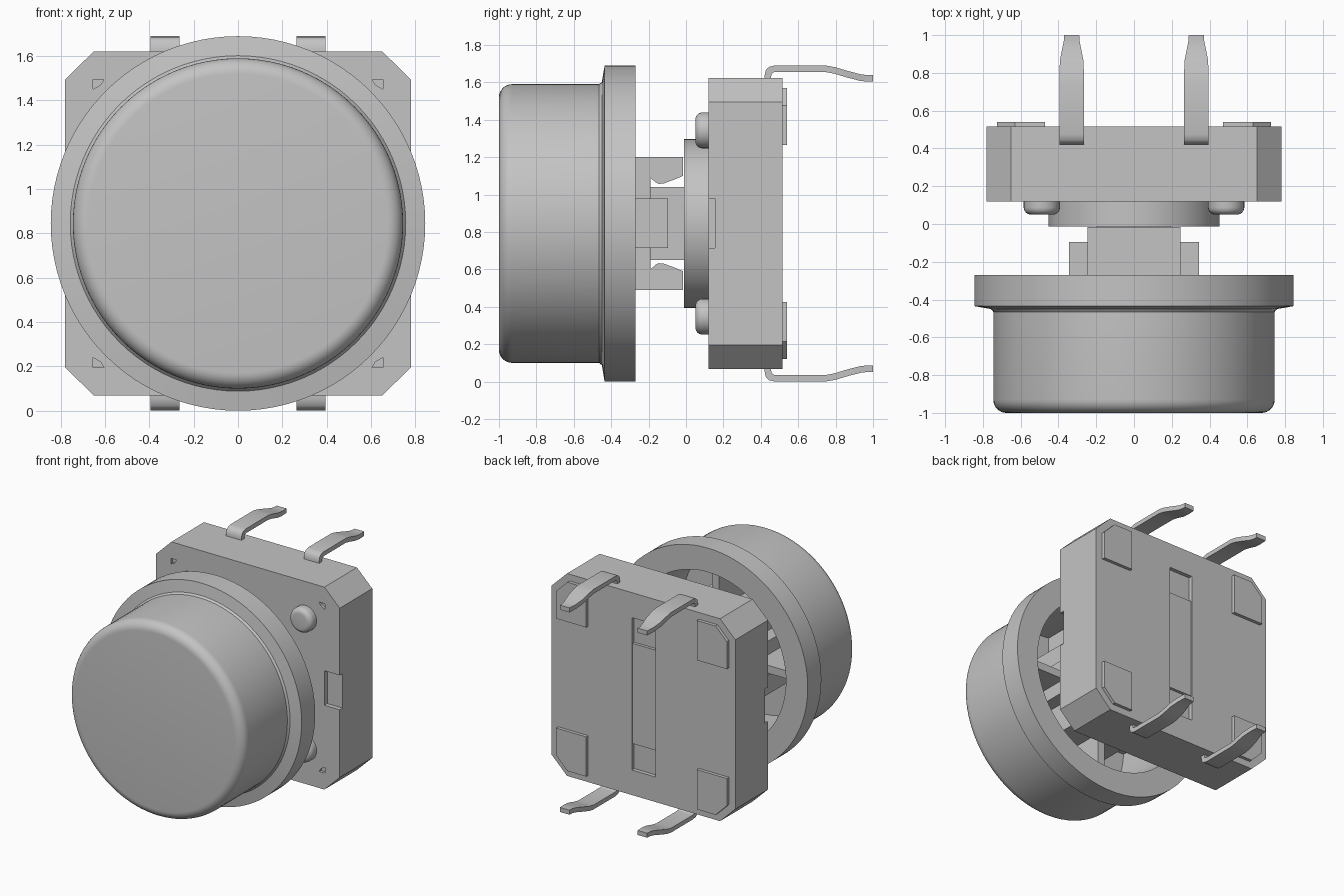
import bpy, bmesh, math
from mathutils import Vector

if "Cube" in bpy.data.objects:
    bpy.data.objects.remove(bpy.data.objects["Cube"])

ZC = 0.845  # height of the button axis

grey = bpy.data.materials.new("light grey plastic")
grey.use_nodes = True
grey.diffuse_color = (0.55, 0.55, 0.55, 1)
grey.node_tree.nodes["Principled BSDF"].inputs["Base Color"].default_value = (0.55, 0.55, 0.55, 1)


def finish(name, bm, smooth=False):
    bmesh.ops.recalc_face_normals(bm, faces=bm.faces)
    mesh = bpy.data.meshes.new(name)
    bm.to_mesh(mesh)
    bm.free()
    mesh.materials.append(grey)
    obj = bpy.data.objects.new(name, mesh)
    bpy.context.collection.objects.link(obj)
    if smooth:
        bpy.ops.object.select_all(action='DESELECT')
        obj.select_set(True)
        bpy.context.view_layer.objects.active = obj
        bpy.ops.object.shade_smooth_by_angle(angle=math.radians(35))
    return obj


def prism(name, pts, lo, hi, axis):
    """Extrude a 2D outline along x (points are y, z) or along y (points are x, z)."""
    bm = bmesh.new()
    place = (lambda p, d: (d, p[0], p[1])) if axis == 'x' else (lambda p, d: (p[0], d, p[1]))
    face = bm.faces.new([bm.verts.new(place(p, lo)) for p in pts])
    new = bmesh.ops.extrude_face_region(bm, geom=[face])["geom"]
    step = Vector((hi - lo, 0, 0) if axis == 'x' else (0, hi - lo, 0))
    bmesh.ops.translate(bm, vec=step, verts=[v for v in new if isinstance(v, bmesh.types.BMVert)])
    return finish(name, bm)


def box(name, x0, x1, y0, y1, z0, z1):
    return prism(name, [(x0, z0), (x1, z0), (x1, z1), (x0, z1)], y0, y1, 'y')


def lathe(name, profile, cx=0, cz=ZC, steps=96):
    """Spin (radius, y) points around an axis parallel to y."""
    bm = bmesh.new()
    verts = [bm.verts.new((cx + r, y, cz)) for r, y in profile]
    edges = [bm.edges.new(pair) for pair in zip(verts, verts[1:])]
    bmesh.ops.spin(bm, geom=verts + edges, cent=(cx, 0, cz), axis=(0, 1, 0),
                   angle=math.tau, steps=steps, use_duplicate=False)
    bmesh.ops.remove_doubles(bm, verts=bm.verts, dist=1e-4)
    return finish(name, bm, True)


def arc(r, y, rad, a0, a1, n=8):
    return [(r + rad * math.cos(math.radians(a0 + (a1 - a0) * i / n)),
             y + rad * math.sin(math.radians(a0 + (a1 - a0) * i / n))) for i in range(n + 1)]


def cut(target, cutter):
    mod = target.modifiers.new("cut", 'BOOLEAN')
    mod.operation = 'DIFFERENCE'
    mod.solver = 'EXACT'
    mod.object = cutter
    cutter.hide_render = True
    bpy.context.view_layer.objects.active = target
    bpy.ops.object.modifier_apply(modifier=mod.name)
    bpy.data.objects.remove(cutter)


# Hollow button cap with rounded front and rear flange
lathe("button_cap",
      [(0, -1.0)] + arc(0.675, -0.93, 0.07, -90, 0) +
      [(0.745, -0.465), (0.757, -0.45), (0.845, -0.435), (0.845, -0.27),
       (0.66, -0.27), (0.66, -0.90), (0, -0.90)])

# Cap stem: a fork with two sprung arms
upper = [(-0.19, 0.245), (-0.165, 0.222), (-0.145, 0.212), (-0.12, 0.214),
         (-0.06, 0.236), (-0.015, 0.255), (-0.015, 0.355), (-0.91, 0.355)]
outline = [(y, ZC + h) for y, h in upper] + [(y, ZC - h) for y, h in reversed(upper)]
prism("cap_stem", outline, -0.245, 0.245, 'x')
for side, s in (("left", 1), ("right", -1)):
    x0, x1 = sorted((s * 0.24, s * 0.345))
    box(f"stem_cheek_{side}", x0, x1, -0.91, -0.095, 0.715, 0.98)
    # Stiffening ribs inside the cap
    x0, x1 = sorted((s * 0.34, s * 0.68))
    box(f"side_rib_{side}", x0, x1, -0.91, -0.36, ZC - 0.03, ZC + 0.03)
    z0, z1 = sorted((ZC + s * 0.35, ZC + s * 0.68))
    box(f"vertical_rib_{side}", -0.03, 0.03, -0.91, -0.36, z0, z1)

# Switch plunger and collar
box("plunger", -0.195, 0.195, -0.19, 0.13, 0.65, 1.04)
lathe("collar", [(0, -0.012), (0.452, -0.012), (0.452, 0.13), (0, 0.13)])

# Housing with chamfered corners
a, b, c = 0.78, 0.65, 0.777
octagon = [(-b, -c), (b, -c), (a, -b), (a, b), (b, c), (-b, c), (-a, b), (-a, -b)]
housing = prism("switch_housing", [(x, ZC + z) for x, z in octagon], 0.12, 0.515, 'y')

# Housing recesses: shallow rear strip, rear pockets, side notches, corner marks
cut(housing, box("cutter", -0.1, 0.1, 0.507, 0.6, 0.26, 1.43))
for s in (1, -1):
    z0, z1 = sorted((ZC + s * 0.385, ZC + s * 0.585))
    cut(housing, box("cutter", -0.1, 0.1, 0.485, 0.6, z0, z1))
    x0, x1 = sorted((s * 0.65, s * 0.85))
    cut(housing, box("cutter", x0, x1, 0.05, 0.155, 0.715, 0.98))
    for t in (1, -1):
        tri = [(s * 0.655, ZC + t * 0.65), (s * 0.605, ZC + t * 0.65),
               (s * 0.62, ZC + t * 0.625), (s * 0.655, ZC + t * 0.605)]
        if s * t < 0:
            tri.reverse()
        cut(housing, prism("cutter", tri, 0.05, 0.14, 'y'))

# Four front studs, rear feet and bent leads
for side, s in (("left", 1), ("right", -1)):
    for level, t in (("upper", 1), ("lower", -1)):
        lathe(f"stud_{level}_{side}",
              [(0, 0.05)] + arc(0.058, 0.088, 0.038, -90, 0, 6) + [(0.096, 0.13), (0, 0.13)],
              s * 0.488, ZC + t * 0.498, 32)

        foot = [(0.47, 0.42), (0.725, 0.42), (0.725, 0.63), (0.63, 0.725), (0.47, 0.725)]
        prism(f"rear_foot_{level}_{side}", [(s * x, ZC + t * z) for x, z in foot], 0.50, 0.54, 'y')

        # Lead: strip of (y, inner height, outer y, outer height, half width)
        path = [(0.455, 0.74, 0.42, 0.74, 0.065), (0.455, 0.785, 0.42, 0.79, 0.065),
                (0.459, 0.801, 0.427, 0.821, 0.065), (0.470, 0.809, 0.445, 0.838, 0.065),
                (0.486, 0.811, 0.475, 0.845, 0.065), (0.74, 0.811, 0.745, 0.845, 0.065),
                (0.79, 0.802, 0.797, 0.836, 0.065), (0.86, 0.781, 0.868, 0.815, 0.062),
                (0.93, 0.763, 0.938, 0.797, 0.048), (0.965, 0.759, 0.968, 0.794, 0.042),
                (1.0, 0.759, 1.0, 0.794, 0.04)]
        bm = bmesh.new()
        rings = []
        for yi, hi, yo, ho, w in path:
            rings.append([bm.verts.new((s * 0.33 + dx, y, ZC + t * h)) for dx, y, h in
                          ((-w, yi, hi), (w, yi, hi), (w, yo, ho), (-w, yo, ho))])
        for r0, r1 in zip(rings, rings[1:]):
            for i in range(4):
                j = (i + 1) % 4
                bm.faces.new((r0[i], r0[j], r1[j], r1[i]))
        bm.faces.new(rings[0])
        bm.faces.new(rings[-1])
        finish(f"lead_{level}_{side}", bm, True)
